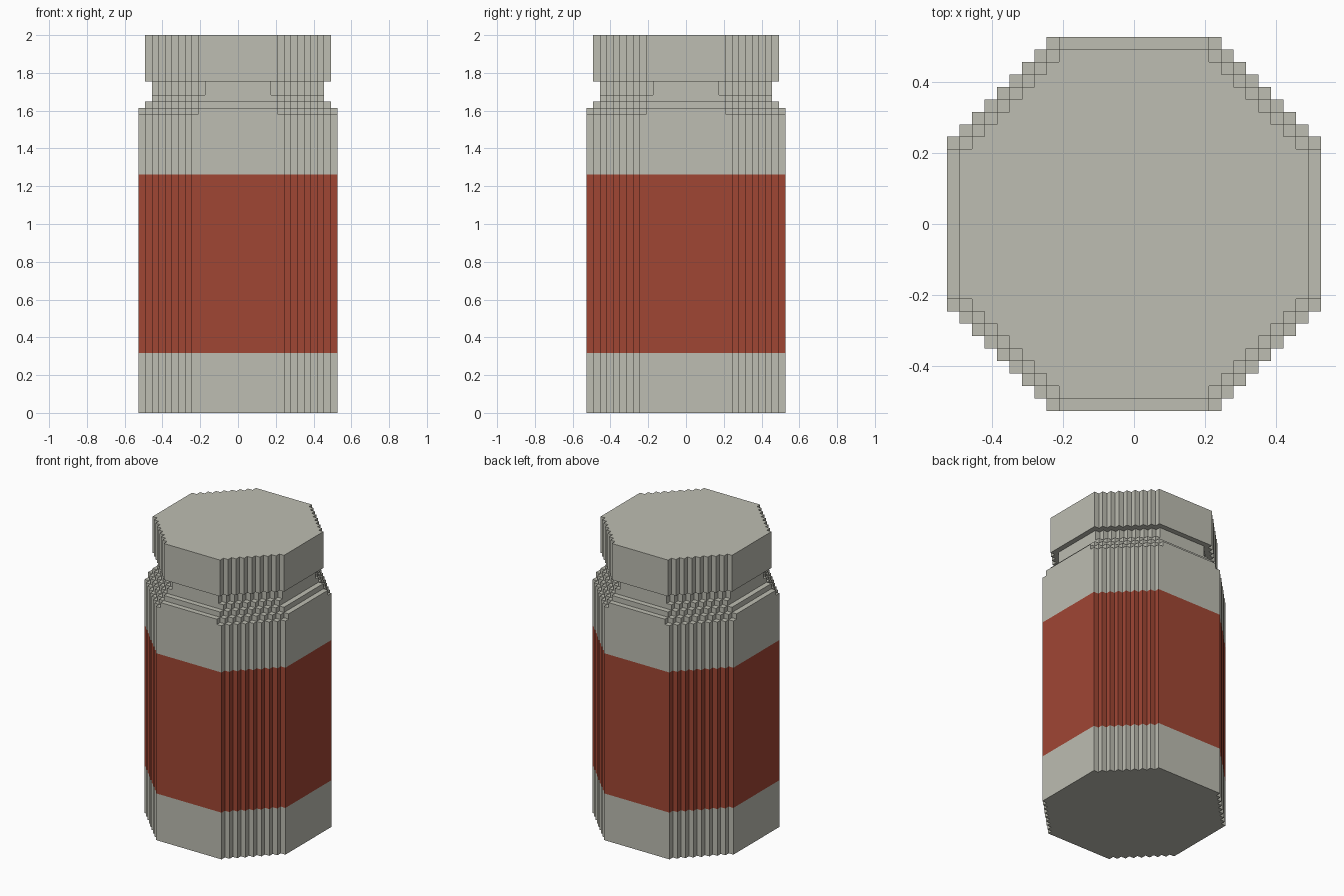
import bpy, bmesh

if "Cube" in bpy.data.objects:
    bpy.data.objects.remove(bpy.data.objects["Cube"])

U = 2 / 57  # size of one stair step


def material(name, rgb):
    m = bpy.data.materials.new(name)
    m.diffuse_color = (*rgb, 1)
    m.use_nodes = True
    m.node_tree.nodes["Principled BSDF"].inputs["Base Color"].default_value = m.diffuse_color
    return m


GREY = material("warm_grey", (0.509, 0.509, 0.445))
RED = material("brick_red", (0.352, 0.061, 0.034))


def outline(half, diag):
    """Stepped octagon, counter-clockwise: flats at `half`, corners on |x|+|y| = diag."""
    quarter = []
    for y in range(diag - half, half + 1):
        quarter.append((diag - y, y))
        if y < half:
            quarter.append((diag - y - 1, y))
    # remove the inward corner order problem: step in at the top of each riser
    pts = []
    for _ in range(4):
        pts += quarter
        quarter = [(-y, x) for x, y in quarter]
    return pts


def width(shape, k):
    """Half width of the row whose outer edge is k steps from the axis."""
    half, diag = shape
    return min(half, diag - k) if k <= half else 0


def face(bm, pts):
    bm.faces.new([bm.verts.new((x * U, y * U, z * U)) for x, y, z in pts])


def ledge(bm, z, outer, inner, up):
    """Flat ring between two outlines, as row strips."""
    for y in range(-outer[0], outer[0]):
        k = max(abs(y), abs(y + 1))
        a, b = width(inner, k), width(outer, k)
        spans = [(-b, b)] if a == 0 else [(-b, -a), (a, b)]
        for x0, x1 in spans:
            if x0 == x1:
                continue
            q = [(x0, y, z), (x1, y, z), (x1, y + 1, z), (x0, y + 1, z)]
            face(bm, q if up else q[::-1])


def part(name, mat, layers, ledges=(), bottom=None, top=None):
    bm = bmesh.new()
    for z0, z1, shape in layers:
        pts = outline(*shape)
        for (ax, ay), (bx, by) in zip(pts, pts[1:] + pts[:1]):
            face(bm, [(ax, ay, z0), (bx, by, z0), (bx, by, z1), (ax, ay, z1)])
    for args in ledges:
        ledge(bm, *args)
    if bottom:
        face(bm, [(x, y, bottom[0]) for x, y in outline(*bottom[1])][::-1])
    if top:
        face(bm, [(x, y, top[0]) for x, y in outline(*top[1])])
    bmesh.ops.remove_doubles(bm, verts=bm.verts, dist=U * 0.01)
    me = bpy.data.meshes.new(name)
    bm.to_mesh(me)
    bm.free()
    me.materials.append(mat)
    ob = bpy.data.objects.new(name, me)
    bpy.context.collection.objects.link(ob)


# Cross-sections: (flat distance, corner diagonal) in steps
BODY, EDGE, SHOULDER, COLLAR, NECK, CAP = (15, 22), (15, 21), (14, 20), (13, 19), (13, 18), (14, 20)

# Jar base, label band, upper jar with stepped shoulder and neck, cap
part("jar_base", GREY, [(0, 9, BODY)], bottom=(0, BODY))
part("label_band", RED, [(9, 36, BODY)])
part("jar_shoulder", GREY,
     [(36, 45, BODY), (45, 46, EDGE), (46, 47, SHOULDER), (47, 48, COLLAR), (48, 50, NECK)],
     [(45, BODY, EDGE, True), (46, EDGE, SHOULDER, True),
      (47, SHOULDER, COLLAR, True), (48, COLLAR, NECK, True)])
part("cap", GREY, [(50, 57, CAP)], [(50, CAP, NECK, False)], top=(57, CAP))
